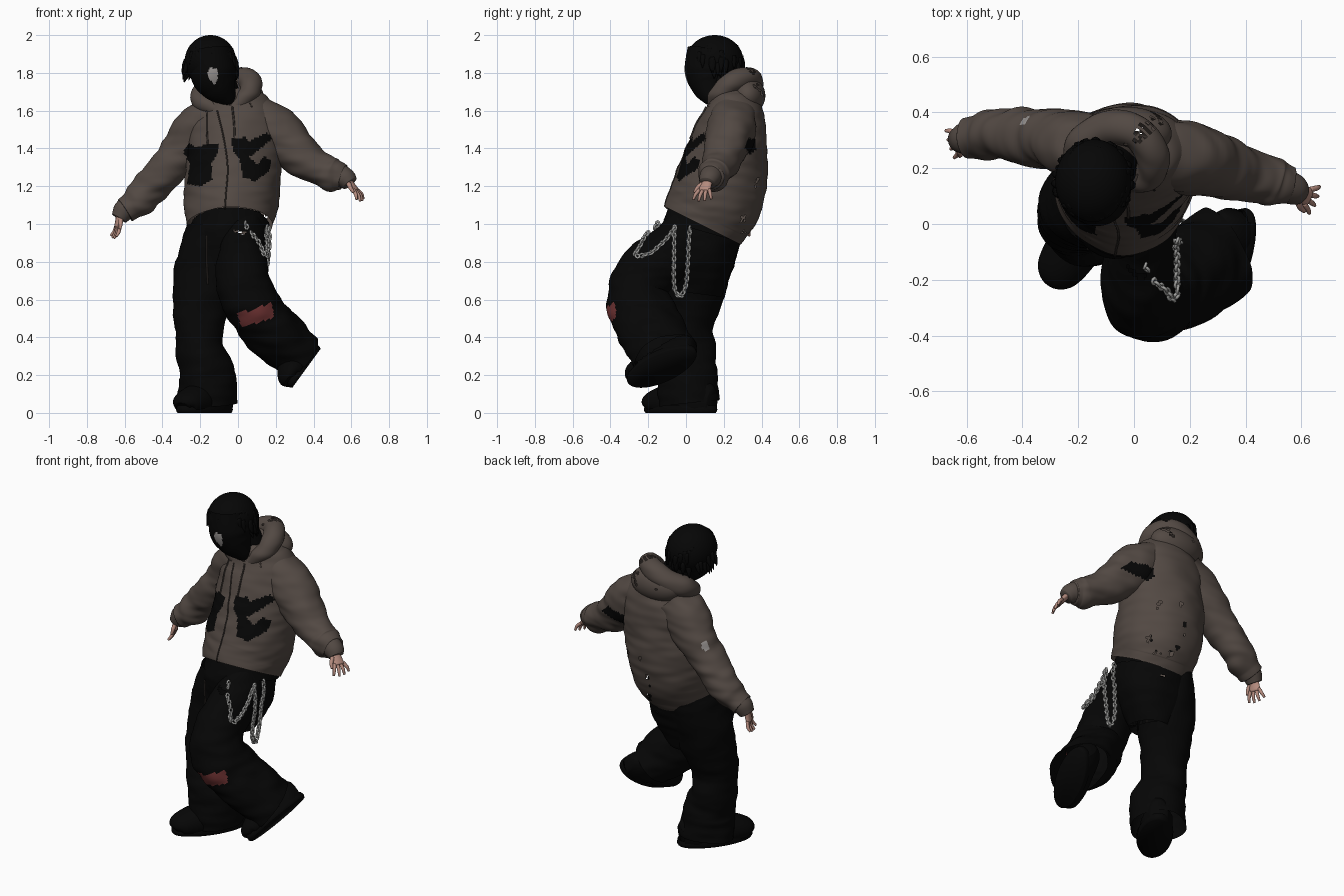
import bpy, bmesh, math, random
from mathutils import Vector, Matrix, noise
from mathutils.bvhtree import BVHTree

if "Cube" in bpy.data.objects:
    bpy.data.objects.remove(bpy.data.objects["Cube"])

random.seed(4)


def material(name, r, g, b):
    m = bpy.data.materials.new(name)
    m.diffuse_color = (r, g, b, 1)
    m.use_nodes = True
    m.node_tree.nodes["Principled BSDF"].inputs["Base Color"].default_value = m.diffuse_color
    return m


BROWN = material("hoodie brown", .085, .066, .056)
DARK = material("hoodie trim", .04, .032, .028)
BLACK = material("cloth black", .0018, .0018, .0018)
SKIN = material("skin", .46, .26, .21)
RED = material("patch red", .17, .035, .035)
SILVER = material("chain silver", .36, .36, .35)
GREY = material("face grey", .33, .31, .3)


def spline(st, steps, closed):
    """Smooth Catmull-Rom samples through stations (x, y, z, side radius, front radius)."""
    n, out = len(st), []
    get = (lambda i: st[i % n]) if closed else (lambda i: st[max(0, min(n - 1, i))])
    for i in range(n if closed else n - 1):
        p = [get(i + k) for k in (-1, 0, 1, 2)]
        for s in range(steps):
            t = s / steps
            out.append([.5 * (2 * b + (c - a) * t + (2 * a - 5 * b + 4 * c - d) * t * t
                              + (3 * b - a - 3 * c + d) * t ** 3) for a, b, c, d in zip(*p)])
    return out if closed else out + [list(st[-1])]


def new_object(name, bm, mat):
    bmesh.ops.recalc_face_normals(bm, faces=bm.faces)
    me = bpy.data.meshes.new(name)
    bm.to_mesh(me)
    bm.free()
    me.materials.append(mat)
    for p in me.polygons:
        p.use_smooth = True
    ob = bpy.data.objects.new(name, me)
    bpy.context.collection.objects.link(ob)
    return ob


def add_tube(bm, st, ref=(0, -1, 0), sides=48, steps=10, amp=0, freq=8, closed=False, M=None, floor=False):
    st = [tuple(s) + (s[3],) if len(s) == 4 else tuple(s) for s in st]
    pts = spline(st, steps, closed)
    n, rings = len(pts), []
    for i, p in enumerate(pts):
        c = Vector(p[:3])
        nxt = pts[(i + 1) % n if closed else min(i + 1, n - 1)]
        prv = pts[i - 1 if closed else max(i - 1, 0)]
        t = (Vector(nxt[:3]) - Vector(prv[:3])).normalized()
        v = Vector(ref)
        v = (v - t * v.dot(t)).normalized()
        u = t.cross(v)
        ring = []
        for k in range(sides):
            a = 2 * math.pi * k / sides
            d = u * math.cos(a) * p[3] + v * math.sin(a) * p[4]
            q = c + d
            if amp:
                w = noise.noise(q * freq) + .6 * noise.noise(Vector((q.x * 7, q.y * 7, q.z * 24)))
                q += d.normalized() * amp * w
            if floor:
                q.z = max(q.z, .015)
            ring.append(bm.verts.new(M @ q if M else q))
        rings.append(ring)
    for i in range(n if closed else n - 1):
        a, b = rings[i], rings[(i + 1) % n]
        for k in range(sides):
            j = (k + 1) % sides
            bm.faces.new((a[k], a[j], b[j], b[k]))
    if not closed:
        bm.faces.new(rings[0])
        bm.faces.new(rings[-1])


def tube(name, st, mat, **kw):
    bm = bmesh.new()
    add_tube(bm, st, **kw)
    return new_object(name, bm, mat)


def ball(name, loc, scale, mat):
    bm = bmesh.new()
    bmesh.ops.create_uvsphere(bm, u_segments=64, v_segments=40, radius=1,
                              matrix=Matrix.LocRotScale(Vector(loc), None, Vector(scale)))
    return new_object(name, bm, mat)


def inside(x, y, poly):
    r = False
    for (x1, y1), (x2, y2) in zip(poly, poly[1:] + poly[:1]):
        if (y1 > y) != (y2 > y) and x < (x2 - x1) * (y - y1) / (y2 - y1) + x1:
            r = not r
    return r


def paint(ob, mat, poly, ok, a=0):
    """Colour the faces whose centre projects into a polygon (axis a against z)."""
    ob.data.materials.append(mat)
    for f in ob.data.polygons:
        if ok(f.center) and inside(f.center[a], f.center.z, poly):
            f.material_index = len(ob.data.materials) - 1


def surface(ob):
    return BVHTree.FromPolygons([v.co for v in ob.data.vertices], [tuple(p.vertices) for p in ob.data.polygons])


def trim(obs):
    """Remove the faces of each solid that lie buried in the others."""
    trees = [surface(o) for o in obs]
    for o in obs:
        bm = bmesh.new()
        bm.from_mesh(o.data)
        dead = []
        for f in bm.faces:
            c = f.calc_center_median()
            for other, t in zip(obs, trees):
                h, n, *_ = t.find_nearest(c)
                if other != o and (c - h).dot(n) < -.012:
                    dead.append(f)
                    break
        bmesh.ops.delete(bm, geom=dead, context='FACES')
        bm.to_mesh(o.data)
        bm.free()


def drape(name, xz, r, mat, trees):
    """Thin cord laid on the front of a garment."""
    st = []
    for x, z in spline(xz, 8, False):
        hits = [h[0].y for h in (t.ray_cast(Vector((x, -2, z)), Vector((0, 1, 0))) for t in trees) if h[0]]
        if hits:
            st.append((x, min(hits) - r * .4, z, r))
    return tube(name, st, mat, sides=8, steps=1, ref=(1, 0, 0))


# Hoodie body, sleeves, cuffs
torso = tube("hoodie_body", [
    (-.04, .09, .99, .225, .222), (-.04, .115, 1.04, .238, .238), (-.035, .155, 1.12, .25, .245),
    (-.025, .2, 1.27, .25, .235), (-.015, .23, 1.43, .245, .204), (-.02, .25, 1.56, .225, .172),
    (-.04, .25, 1.66, .17, .13), (-.05, .25, 1.71, .1, .09)], BROWN, sides=160, steps=14, amp=.009, freq=6)
right_sleeve = tube("right_sleeve", [
    (-.12, .27, 1.56, .13), (-.22, .29, 1.475, .138, .115), (-.3, .305, 1.375, .115, .105), (-.41, .315, 1.25, .1),
    (-.48, .317, 1.175, .09), (-.53, .315, 1.125, .09), (-.57, .313, 1.095, .072), (-.6, .31, 1.075, .066)],
    BROWN, sides=80, steps=10, amp=.014)
left_sleeve = tube("left_sleeve", [
    (.07, .26, 1.57, .12), (.2, .235, 1.49, .132, .13), (.29, .21, 1.4, .118, .112), (.385, .18, 1.32, .1, .095),
    (.46, .16, 1.28, .088), (.5, .145, 1.262, .088), (.53, .135, 1.255, .075), (.555, .128, 1.248, .066)],
    BROWN, sides=80, steps=10, amp=.014)
tube("right_cuff", [(-.575, .31, 1.1, .058), (-.605, .308, 1.07, .056), (-.63, .303, 1.03, .044)], BROWN, amp=.004)
tube("left_cuff", [(.535, .135, 1.26, .06), (.57, .122, 1.24, .056), (.592, .112, 1.215, .044)], BROWN, amp=.004)

# Hood: rolled collar, low at the throat, and the bag behind it
roll = tube("hood_roll", [(-.06, .145, 1.6, .03), (.045, .17, 1.68, .05), (.065, .25, 1.75, .062),
                          (.01, .33, 1.768, .06), (-.1, .34, 1.73, .062), (-.19, .28, 1.68, .06),
                          (-.17, .19, 1.635, .045)], BROWN, ref=(0, 0, 1), closed=True, steps=12, sides=32, amp=.008)
bag = ball("hood_bag", (-.03, .325, 1.68), (.165, .095, .1), BROWN)
neck = tube("neck", [(-.06, .24, 1.62, .09), (-.1, .2, 1.78, .08)], BLACK)

# Dark prints on the hoodie
left_print = [(-.29, 1.385), (-.26, 1.43), (-.23, 1.41), (-.10, 1.43), (-.11, 1.37), (-.14, 1.32), (-.135, 1.235),
              (-.20, 1.20), (-.27, 1.21), (-.255, 1.32)]
right_print = [(-.03, 1.45), (.035, 1.46), (.06, 1.44), (.155, 1.485), (.18, 1.45), (.10, 1.385), (.06, 1.355),
               (.10, 1.315), (.14, 1.355), (.18, 1.34), (.165, 1.28), (.09, 1.225), (.025, 1.25), (.01, 1.34),
               (-.03, 1.395)]
side_print = [(.31, 1.4), (.33, 1.455), (.37, 1.45), (.37, 1.39), (.34, 1.37)]
for part in (torso, right_sleeve, left_sleeve):
    paint(part, BLACK, left_print, lambda c: c.y < .22)
    paint(part, BLACK, right_print, lambda c: c.y < .2)
    paint(part, BLACK, side_print, lambda c: c.x > .1, a=1)
paint(right_sleeve, GREY, [(.355, 1.385), (.385, 1.385), (.385, 1.43), (.355, 1.43)], lambda c: c.x < -.3, a=1)

# Zip, drawstrings and pocket seams
T = [surface(torso)]
drape("zip", [(-.11, 1.6), (-.075, 1.45), (-.055, 1.3), (-.065, 1.15), (-.07, 1.06)], .004, DARK, T)
drape("drawstring_a", [(-.165, 1.6), (-.165, 1.5), (-.16, 1.42)], .005, DARK, T)
drape("drawstring_b", [(-.03, 1.62), (-.02, 1.52), (-.02, 1.45)], .005, DARK, T)

# Head: masked face, hair cap and loose locks
face = tube("masked_face", [(-.145, .138, 1.92, .11, .13), (-.13, .122, 1.8, .122, .13), (-.1, .12, 1.73, .1, .095),
                            (-.06, .13, 1.67, .055, .05), (-.045, .14, 1.64, .025, .025)], BLACK, sides=96, steps=14)
hair = ball("hair_cap", (-.146, .152, 1.862), (.136, .152, .138), BLACK)
opening = [(-.162, 1.8), (-.15, 1.83), (-.11, 1.82), (-.105, 1.77), (-.125, 1.735), (-.145, 1.76)]
for part in (face, hair):
    paint(part, GREY, opening, lambda c: c.y < .1)
bm = bmesh.new()
for i in range(80):
    a, h = random.uniform(0, 2 * math.pi), random.uniform(-.5, .8)
    r = math.sqrt(1 - h * h)
    d = Vector((math.cos(a) * r, math.sin(a) * r, h))
    if d.y < -.5 and h < .3:
        continue
    p = Vector((-.146, .152, 1.862)) + Vector((d.x * .122, d.y * .138, d.z * .122))
    q = p + Vector((d.x * .016, d.y * .01, -.03))
    e = q + Vector((d.x * .014, d.y * .004, -.035))
    add_tube(bm, [(*p, .02), (*q, .014), (*e, .001)], sides=6, steps=2, ref=(.3, -1, .2))
new_object("hair_locks", bm, BLACK)


def hand(name, wrist, d, w):
    """Palm, four fingers and a thumb; d points to the fingertips, w to the thumb."""
    d, p = Vector(d).normalized(), Vector(wrist)
    w = Vector(w)
    w = (w - d * w.dot(d)).normalized()
    n = d.cross(w)
    bm = bmesh.new()
    kw = dict(ref=n, sides=12, steps=4)
    add_tube(bm, [(*(p - d * .03), .025, .02), (*(p + d * .01), .03, .017), (*(p + d * .06), .036, .014)], **kw)
    for i in range(4):
        b = p + d * .05 + w * (i - 1.5) * .018
        s, L = w * (i - 1.5) * .01, (.055, .068, .072, .062)[i]
        add_tube(bm, [(*b, .01), (*(b + d * L * .55 + s), .0095), (*(b + d * L + s * 1.6 + n * .012), .006)], **kw)
    b = p + d * .01 + w * .025
    add_tube(bm, [(*b, .013), (*(b + d * .03 + w * .02), .011), (*(b + d * .06 + w * .027), .007)], **kw)
    new_object(name, bm, SKIN)


hand("right_hand", (-.627, .3, 1.04), (-.2, -.1, -1), (.3, -.95, 0))
hand("left_hand", (.59, .112, 1.22), (.55, -.25, -.7), (-.3, -.95, -.1))

# Trousers: seat, standing leg, raised leg with a knee patch
seat = tube("trouser_seat", [(-.045, .09, 1.04, .19, .19), (-.05, .085, .95, .205, .21), (-.055, .08, .85, .208, .19),
                             (-.06, .075, .75, .18, .165), (-.06, .06, .63, .11, .12)], BLACK, amp=.01)
standing = tube("standing_leg", [
    (-.13, .1, .97, .14, .19), (-.168, .075, .75, .168, .165), (-.204, .025, .5, .138, .13),
    (-.205, .01, .34, .122, .145), (-.165, .005, .2, .148, .158), (-.16, .02, .05, .158, .155)], BLACK, amp=.012)
raised = tube("raised_leg", [
    (.03, .08, .95, .12, .18), (.025, -.08, .85, .125, .15), (.025, -.215, .735, .14, .155), (.05, -.258, .62, .15, .165),
    (.13, -.215, .49, .147, .175), (.24, -.155, .38, .148, .175), (.315, -.11, .31, .135, .175)],
    BLACK, sides=96, steps=14, amp=.012)
paint(raised, RED, [(0, .5), (.02, .46), (.1, .475), (.19, .505), (.18, .585), (.08, .55), (0, .525)],
      lambda c: c.y < -.25)
shirt = tube("shirt_hem", [(-.04, .11, 1.03, .2, .205), (-.04, .09, .96, .21, .215)], BLACK, amp=.006)
P = [surface(o) for o in (seat, standing, raised)]
drape("trouser_zip", [(-.165, .94), (-.165, .8), (-.16, .68)], .004, DARK, P)


def shoe(name, M):
    upper = tube(name + "_upper", [(0, -.215, .03, .04, .03), (0, -.19, .05, .078, .06), (0, -.1, .06, .096, .09),
                                   (0, 0, .06, .09, .12), (0, .12, .06, .085, .125), (0, .19, .05, .05, .08)],
                 BLACK, ref=(0, 0, 1), M=M, floor=True)
    sole = tube(name + "_sole", [(0, -.01, 0, .095, .215), (0, -.01, .015, .1, .224), (0, -.01, .04, .098, .22)],
                BLACK, M=M, steps=4)
    return [upper, sole]


shoes = shoe("standing_shoe", Matrix.Translation((-.172, -.02, 0)) @ Matrix.Rotation(math.radians(-34), 4, 'Z'))
up = Vector((-.81, 0, .59))
back = Vector((.12, .34, .165)).normalized()
side = back.cross(up).normalized()
shoes2 = shoe("raised_shoe", Matrix.Translation((.365, -.12, .24))
              @ Matrix((side, back, side.cross(back))).transposed().to_4x4() @ Matrix.Scale(.93, 4))


def chain(name, pts):
    """Alternating oval links along a path, pushed clear of the trousers."""
    bm, path = bmesh.new(), [Vector(p) for p in spline(pts, 40, False)]
    last = None
    i = 0
    for p in path:
        if last and (p - last).length < .018:
            continue
        d = (p - last).normalized() if last else Vector((0, 0, -1))
        last, q = p, p.copy()
        for t in P:
            h, n, *_ = t.find_nearest(q)
            if (q - h).dot(n) < .014:
                q = h + n * .014
        s = d.cross(Vector((.4, 1, .1))).normalized()
        s = s if i % 2 else d.cross(s)
        i += 1
        loop = [(*(q + d * math.cos(a) * .015 + s * math.sin(a) * .01), .006)
                for a in (k * math.pi / 4 for k in range(8))]
        add_tube(bm, loop, ref=d.cross(s), sides=6, steps=1, closed=True)
    new_object(name, bm, SILVER)


chain("front_chain", [(.04, -.15, 1), (.08, -.22, .88), (.12, -.26, .82), (.135, -.2, .83), (.145, -.12, .9),
                      (.155, -.06, .98)])
chain("side_chain", [(.155, -.06, .98), (.15, -.065, .8), (.14, -.06, .66), (.14, -.03, .62), (.14, 0, .68),
                     (.15, .01, .8), (.16, .02, .98)])

# Drop hidden overlaps between neighbouring solids
trim([torso, right_sleeve, left_sleeve, roll, bag, neck, shirt, seat])
trim([face, hair])
trim([seat, standing, raised] + shoes + shoes2)
